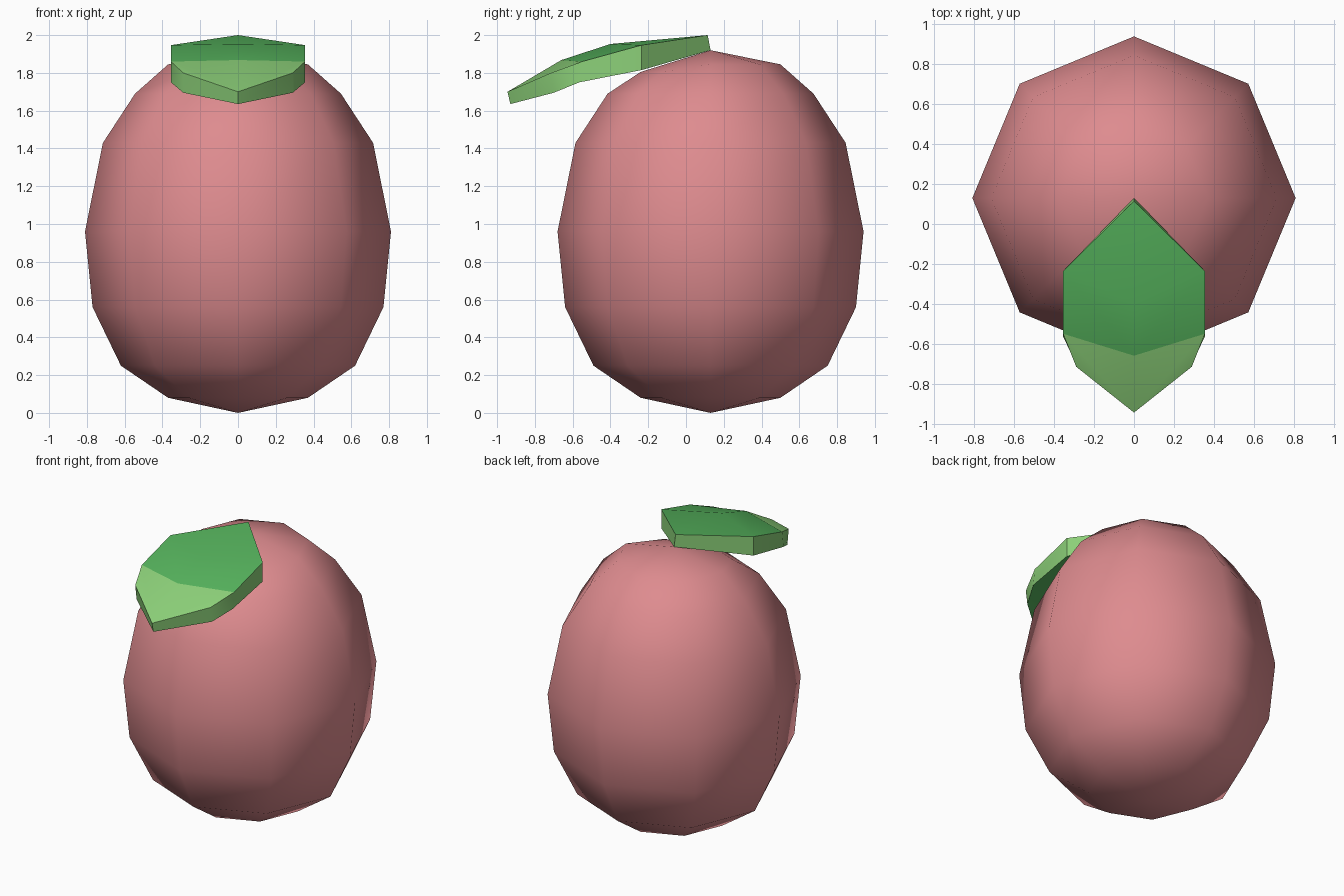
import bpy, bmesh, math

if "Cube" in bpy.data.objects:
    bpy.data.objects.remove(bpy.data.objects["Cube"])


def material(name, rgb):
    m = bpy.data.materials.new(name)
    m.diffuse_color = (*rgb, 1)
    m.use_nodes = True
    m.node_tree.nodes["Principled BSDF"].inputs["Base Color"].default_value = m.diffuse_color
    return m


def finish(bm, name, mats, angle):
    bmesh.ops.recalc_face_normals(bm, faces=bm.faces)
    me = bpy.data.meshes.new(name)
    bm.to_mesh(me)
    bm.free()
    for m in mats:
        me.materials.append(m)
    me.shade_smooth()
    me.set_sharp_from_angle(angle=math.radians(angle))
    ob = bpy.data.objects.new(name, me)
    bpy.context.collection.objects.link(ob)
    return ob


pink = material("soft pink", (0.73, 0.26, 0.275))
dark = material("leaf green", (0.091, 0.445, 0.107))
light = material("pale leaf green", (0.262, 0.63, 0.19))

# Fruit body: eight-sided lathe, slightly sunk under the leaf
CY, N = 0.13, 8
profile = [(0.37, 0.08), (0.62, 0.25), (0.77, 0.56), (0.81, 0.96),
           (0.715, 1.43), (0.545, 1.69), (0.37, 1.845)]
bm = bmesh.new()
rings = []
for i, (r, z) in enumerate(profile):
    ring = []
    for k in range(N):
        a = 2 * math.pi * k / N
        dip = 0.04 if i == len(profile) - 1 and math.sin(a) < -0.5 else 0
        ring.append(bm.verts.new((r * math.cos(a), CY + r * math.sin(a), z - dip)))
    rings.append(ring)
bottom = bm.verts.new((0, CY, 0))
top = bm.verts.new((0, CY, 1.92))
for k in range(N):
    j = (k + 1) % N
    bm.faces.new((bottom, rings[0][j], rings[0][k]))
    bm.faces.new((top, rings[-1][k], rings[-1][j]))
    for a, b in zip(rings, rings[1:]):
        bm.faces.new((a[k], a[j], b[j], b[k]))
finish(bm, "fruit_body", [pink], 80)

# Leaf: thick drooping blade; outline runs from back tip to front tip, then mid ridge
upper = [(0, 0.115, 2.0), (0.355, -0.235, 1.947), (0.355, -0.55, 1.86),
         (0.29, -0.715, 1.80), (0, -0.945, 1.70), (0, -0.40, 1.953), (0, -0.66, 1.868)]
lower = [(0, 0.13, 1.92), (0.355, -0.235, 1.815), (0.355, -0.565, 1.75),
         (0.29, -0.70, 1.695), (0, -0.93, 1.635), (0, -0.40, 1.80), (0, -0.63, 1.73)]
patches = [(0, 1, 5), (1, 2, 6, 5), (2, 3, 4, 6)]
bm = bmesh.new()
cache = {}


def vert(co, side):
    key = (co[0] * side + 0.0, co[1], co[2])
    if key not in cache:
        cache[key] = bm.verts.new(key)
    return cache[key]


for side in (1, -1):
    for i, p in enumerate(patches):
        # pale front end on the upper side, green underside
        bm.faces.new([vert(upper[n], side) for n in p]).material_index = int(i == 2)
        bm.faces.new([vert(lower[n], side) for n in reversed(p)]).material_index = 0
    for n in range(4):
        rim = (upper[n], lower[n], lower[n + 1], upper[n + 1])
        bm.faces.new([vert(c, side) for c in rim]).material_index = 1
finish(bm, "leaf", [dark, light], 35)
